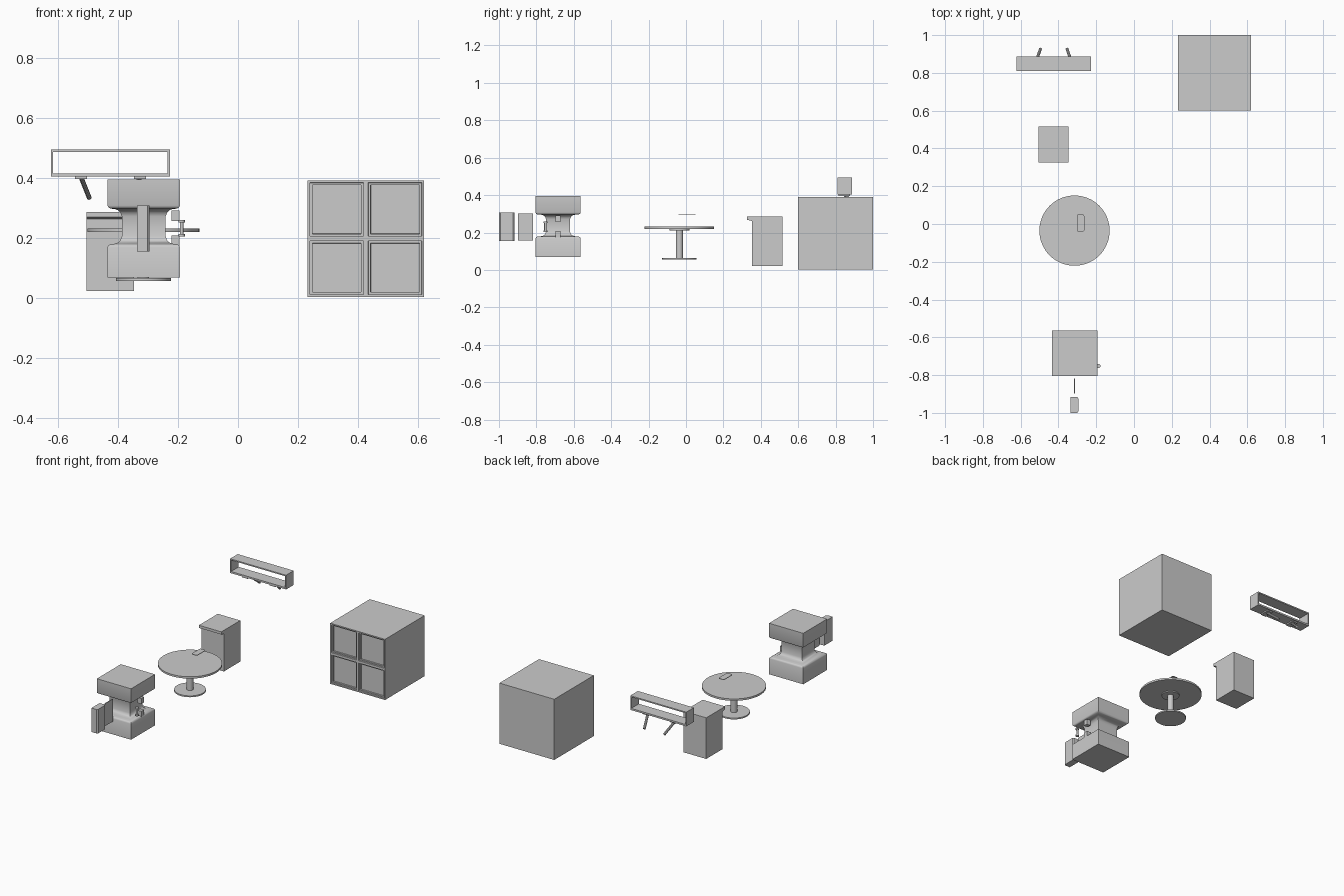
import bpy, bmesh, math
from mathutils import Vector

if "Cube" in bpy.data.objects:
    bpy.data.objects.remove(bpy.data.objects["Cube"])


def finish(bm, name, bevel=0, smooth=False):
    bmesh.ops.recalc_face_normals(bm, faces=bm.faces)
    me = bpy.data.meshes.new(name)
    bm.to_mesh(me)
    bm.free()
    ob = bpy.data.objects.new(name, me)
    bpy.context.collection.objects.link(ob)
    if bevel:
        m = ob.modifiers.new("bevel", 'BEVEL')
        m.width, m.segments = bevel, 2
    if smooth:
        bpy.ops.object.select_all(action='DESELECT')
        ob.select_set(True)
        bpy.context.view_layer.objects.active = ob
        bpy.ops.object.shade_smooth_by_angle(angle=math.radians(35))
    return ob


def box_bm(lo, hi):
    bm = bmesh.new()
    bmesh.ops.create_cube(bm, size=1)
    for v in bm.verts:
        v.co = Vector([(a + b) / 2 + c * (b - a) for a, b, c in zip(lo, hi, v.co)])
    return bm


def box(name, lo, hi, bevel=0):
    return finish(box_bm(lo, hi), name, bevel)


def extrude(name, pts, vec):
    bm = bmesh.new()
    f = bm.faces.new([bm.verts.new(p) for p in pts])
    r = bmesh.ops.extrude_face_region(bm, geom=[f])
    bmesh.ops.translate(bm, vec=vec, verts=[g for g in r['geom'] if isinstance(g, bmesh.types.BMVert)])
    return finish(bm, name)


def loft(name, cx, cy, profile, n):
    # Stack of rings (half x, half y, z); n = 4 gives squares, more gives circles
    bm = bmesh.new()
    k, off = (math.sqrt(2), math.pi / 4) if n == 4 else (1, 0)
    rings = []
    for rx, ry, z in profile:
        rings.append([bm.verts.new((cx + k * rx * math.cos(off + 2 * math.pi * i / n),
                                    cy + k * ry * math.sin(off + 2 * math.pi * i / n), z)) for i in range(n)])
    for a, b in zip(rings, rings[1:]):
        for i in range(n):
            j = (i + 1) % n
            bm.faces.new((a[i], a[j], b[j], b[i]))
    bm.faces.new(rings[0])
    bm.faces.new(rings[-1])
    return finish(bm, name, smooth=True)


def rod(name, p, q, r, n=10):
    p, q = Vector(p), Vector(q)
    bm = bmesh.new()
    bmesh.ops.create_cone(bm, cap_ends=True, segments=n, radius1=r, radius2=r, depth=(q - p).length)
    rot = (q - p).to_track_quat('Z', 'Y')
    for v in bm.verts:
        v.co = rot @ v.co + (p + q) / 2
    return finish(bm, name, smooth=True)


# Cabinet cube with four stepped, recessed front panels
bm = box_bm((.232, .60, .003), (.62, 1.0, .391))
for co, no in (((.426, .8, .2), (1, 0, 0)), ((.426, .8, .197), (0, 0, 1))):
    bmesh.ops.bisect_plane(bm, geom=bm.verts[:] + bm.edges[:] + bm.faces[:], plane_co=co, plane_no=no)
bm.normal_update()
panels = [f for f in bm.faces if f.normal.y < -.9]
for thick, depth in ((.011, 0), (.001, -.008), (.010, 0), (.001, -.008)):
    bmesh.ops.inset_individual(bm, faces=panels, thickness=thick, depth=depth)
finish(bm, "cabinet")

# Open shelf frame
bm = bmesh.new()
rect = lambda x0, x1, z0, z1, y: [bm.verts.new((x, y, z)) for x, z in ((x0, z0), (x1, z0), (x1, z1), (x0, z1))]
of, inf, ob, ib = [rect(*r, y) for y in (.81, .887)
                   for r in ((-.623, -.227, .403, .494), (-.616, -.234, .414, .486))]
for i in range(4):
    j = (i + 1) % 4
    for a, b in ((of, inf), (inf, ib), (ib, ob), (ob, of)):
        bm.faces.new((a[i], a[j], b[j], b[i]))
finish(bm, "shelf_frame")

# Mirrored shelf brackets
for s, side in ((-1, "left"), (1, "right")):
    c = -.425
    box(side + "_mount_plate", (c + s * .098 - .02, .815, .395), (c + s * .098 + .02, .878, .404))
    rod(side + "_bracket", (c + s * .098, .848, .402), (c + s * .07, .928, .332), .008)

# Lipped bin
extrude("lipped_bin", [(-.505, y, z) for y, z in ((.352, .022), (.517, .022), (.517, .285),
                                                  (.326, .285), (.326, .268), (.352, .262))], (.159, 0, 0))

# Round table
tx, ty = -.315, -.035
for name, r, z0, z1 in (("table_base", .092, .056, .065), ("table_stem", .019, .063, .215),
                        ("table_collar", .053, .212, .221), ("table_top", .186, .219, .231)):
    loft(name, tx, ty, [(r, r, z0), (r, r, z1)], 64)

# Thin rounded plate floating over the table
pts = []
for sx, sy, a0 in ((1, 1, 0), (-1, 1, 90), (-1, -1, 180), (1, -1, 270)):
    for k in range(4):
        a = math.radians(a0 + 30 * k)
        pts.append((-.283 + sx * .012 + .008 * math.cos(a), .005 + sy * .037 + .008 * math.sin(a), .293))
extrude("thin_plate", pts, (0, 0, .003))

# Waisted pedestal: two square blocks joined by a neck
lower = [(.121, .121, .068), (.121, .121, .168), (.118, .118, .174), (.111, .111, .178), (.095, .090, .180),
         (.085, .077, .184), (.078, .069, .191), (.073, .064, .204)]
upper = [(a, b, .463 - z + (.0 if z < .1 else .012)) for a, b, z in reversed(lower)]
upper[-1] = (.121, .121, .394)
loft("pedestal", -.314, -.684, lower + upper, 4)

# Side pegs and spool
for name, z0, z1 in (("upper_peg", .255, .29), ("lower_peg", .172, .208)):
    box(name, (-.222, -.698, z0), (-.195, -.671, z1))
for name, r, z0, z1 in (("spool_core", .006, .206, .256), ("spool_bottom", .011, .204, .212),
                        ("spool_top", .011, .25, .258)):
    loft(name, -.188, -.752, [(r, r, z0), (r, r, z1)], 24)

# Front box and thin panel behind it
x0, x1, y0, y1 = -.337, -.294, -1.0, -.916
extrude("front_box", [(x, y, .154) for x, y in ((x0, y0), (x1 - .007, y0), (x1, y0 + .008),
                                                (x1, y1 - .008), (x1 - .007, y1), (x0, y1))], (0, 0, .153))
box("thin_panel", (-.318, -.897, .158), (-.313, -.818, .301))
